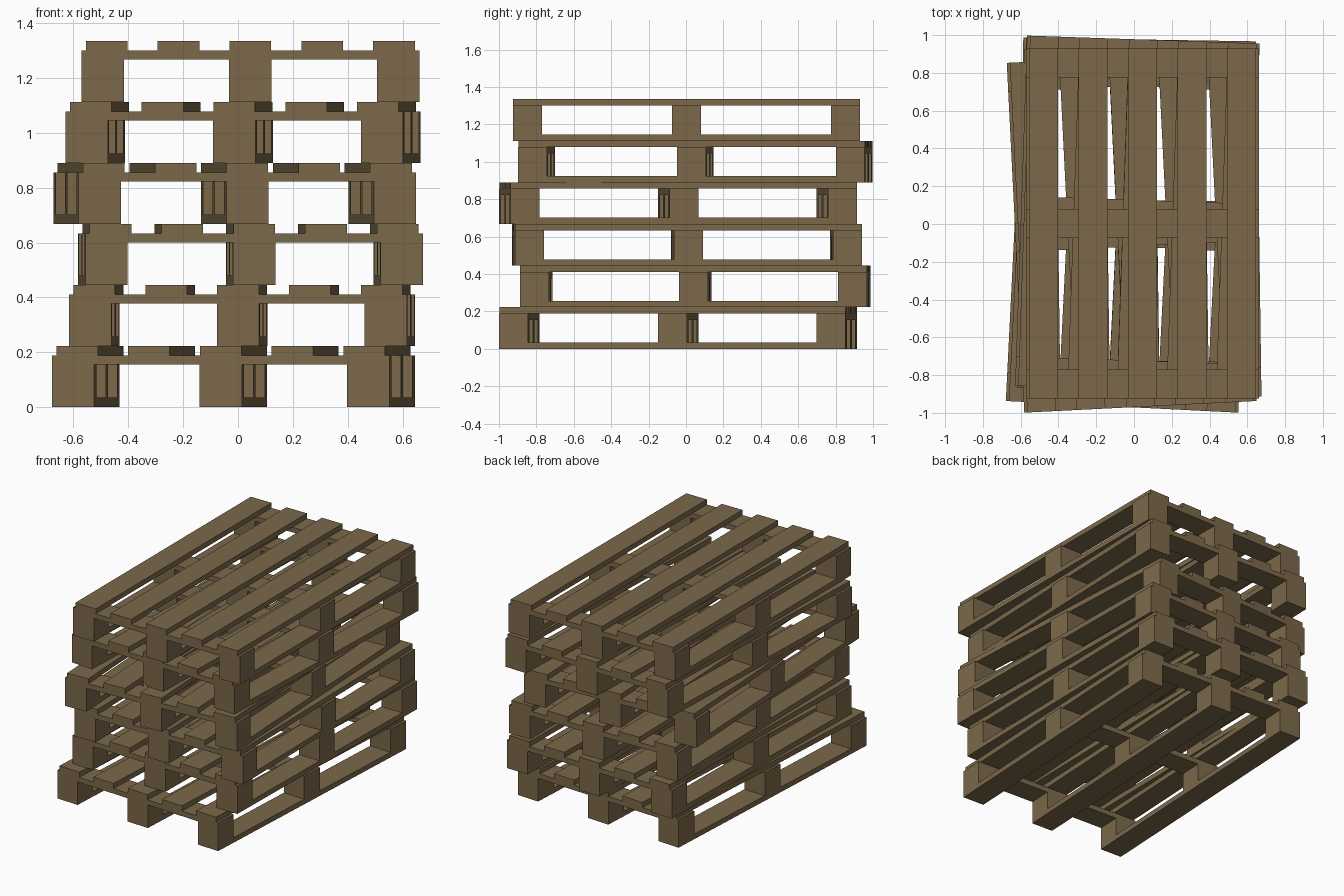
import bpy, bmesh
from mathutils import Matrix

if "Cube" in bpy.data.objects:
    bpy.data.objects.remove(bpy.data.objects["Cube"])

LENGTH, WIDTH, BLOCK = 1.854, 1.232, 0.1545      # pallet size and block width
BOARD, BLOCK_H = 0.034, 0.1205                   # board thickness, block height
PALLET_H = 3 * BOARD + BLOCK_H

wood = bpy.data.materials.new("brown wood")
wood.diffuse_color = (0.20, 0.14, 0.07, 1)
wood.use_nodes = True
wood.node_tree.nodes["Principled BSDF"].inputs["Base Color"].default_value = wood.diffuse_color


def boxes_mesh(name, centres, size, z0):
    """One mesh holding equal boxes at the given x, y centres, standing on z0."""
    bm = bmesh.new()
    for x, y in centres:
        mat = Matrix.Translation((x, y, z0 + size[2] / 2)) @ Matrix.Diagonal((*size, 1))
        bmesh.ops.create_cube(bm, size=1, matrix=mat)
    mesh = bpy.data.meshes.new(name)
    bm.to_mesh(mesh)
    bm.free()
    mesh.materials.append(wood)
    return mesh


xs = [i * (WIDTH - BLOCK) / 2 for i in (-1, 0, 1)]
ys = [i * (LENGTH - BLOCK) / 2 for i in (-1, 0, 1)]
deck_xs = [i * 0.262 for i in (-2, -1, 0, 1, 2)]

# Parts of one pallet, from the ground up
parts = [
    boxes_mesh("bottom_runners", [(x, 0) for x in xs], (BLOCK, LENGTH, BOARD), 0),
    boxes_mesh("spacer_blocks", [(x, y) for x in xs for y in ys],
               (BLOCK, BLOCK, BLOCK_H), BOARD),
    boxes_mesh("cross_boards", [(0, y) for y in ys],
               (WIDTH, BLOCK, BOARD), BOARD + BLOCK_H),
    boxes_mesh("deck_boards", [(x, 0) for x in deck_xs],
               (0.152, LENGTH, BOARD), 2 * BOARD + BLOCK_H),
]

# Untidy stack: x offset, y offset and twist of each pallet
stack = [
    (-0.017, -0.042, -0.050),
    (0.015, 0.050, -0.016),
    (0.046, 0.005, 0.014),
    (-0.012, -0.042, 0.050),
    (0.018, 0.050, -0.034),
    (0.045, 0.002, 0.0),
]
for level, (x, y, twist) in enumerate(stack):
    for mesh in parts:
        ob = bpy.data.objects.new(f"pallet_{level + 1}_{mesh.name}", mesh)
        ob.location = (x, y, level * PALLET_H)
        ob.rotation_euler.z = twist
        bpy.context.collection.objects.link(ob)
